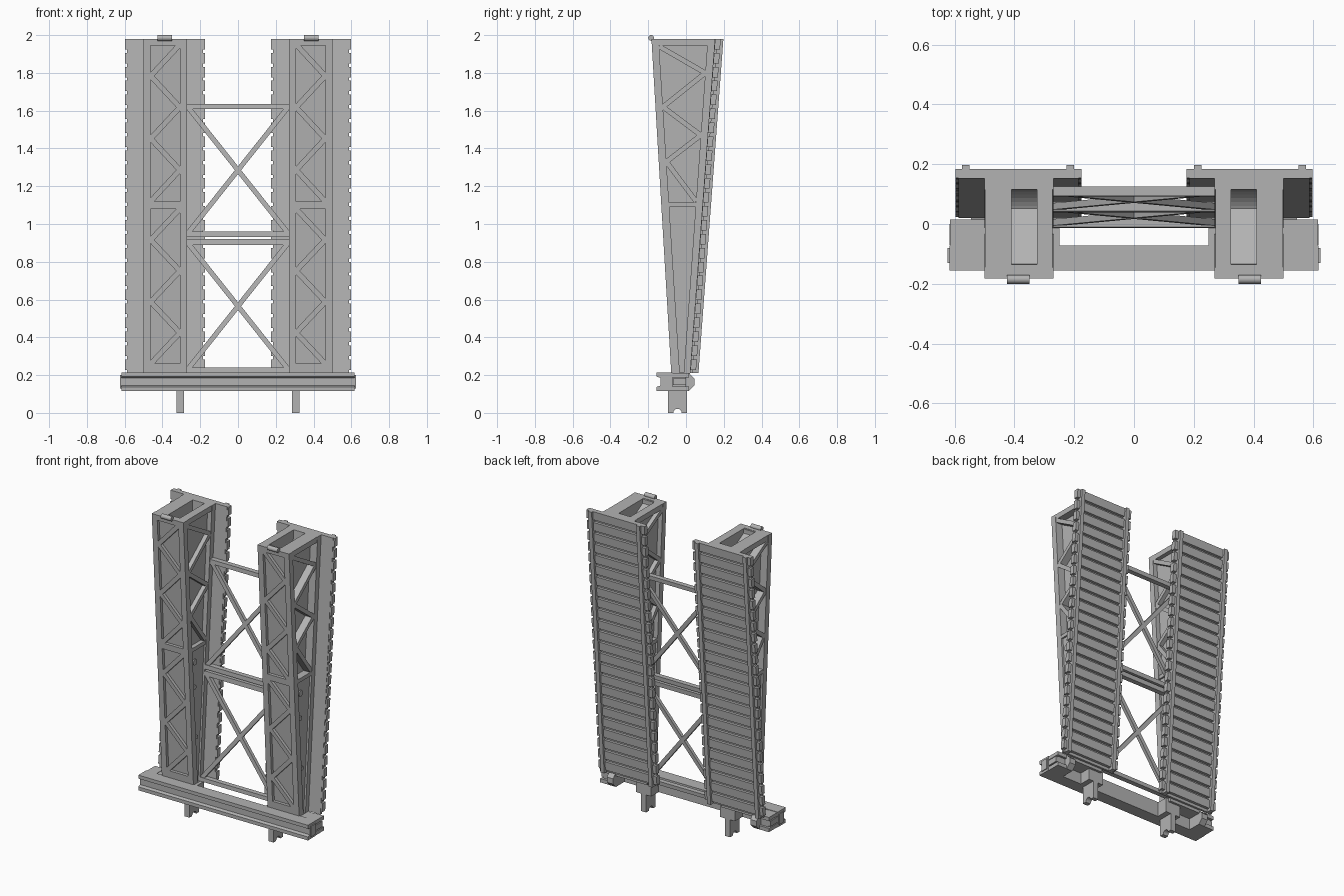
import bpy, bmesh, math
from mathutils import Vector

cube = bpy.data.objects.get("Cube")
if cube:
    bpy.data.objects.remove(cube)

grey = bpy.data.materials.new("plain grey")
grey.use_nodes = True
grey.diffuse_color = (0.45, 0.45, 0.45, 1)
grey.node_tree.nodes["Principled BSDF"].inputs["Base Color"].default_value = grey.diffuse_color

LOW, HIGH = 0.21, 1.98


def slope(y_low, y_high, shift=0):
    """Depth of a leaning plane as a function of height."""
    return lambda z: y_low + (y_high - y_low) * (z - LOW) / (HIGH - LOW) + shift


def back_plane(shift):
    return slope(0.02, 0.152, shift)


front_out, front_in = slope(-0.078, -0.183), slope(-0.033, -0.145)
back_in, back_out = slope(-0.012, 0.115), back_plane(0)


def make(name, loops, mirror=True):
    """Closed solids, each from two matching outlines."""
    bm = bmesh.new()
    for a, b in loops:
        va, vb = [bm.verts.new(p) for p in a], [bm.verts.new(p) for p in b]
        bm.faces.new(va)
        bm.faces.new(vb[::-1])
        for i in range(len(va)):
            j = (i + 1) % len(va)
            bm.faces.new((va[j], va[i], vb[i], vb[j]))
    bmesh.ops.recalc_face_normals(bm, faces=bm.faces)
    mesh = bpy.data.meshes.new(name)
    bm.to_mesh(mesh)
    bm.free()
    mesh.materials.append(grey)
    ob = bpy.data.objects.new(name, mesh)
    bpy.context.collection.objects.link(ob)
    if mirror:
        ob.modifiers.new("mirror", 'MIRROR').use_mirror_merge = False
    return ob


def plate(outline, y0, y1):
    """Outline in x and z, between two leaning planes."""
    return [(x, y0(z), z) for x, z in outline], [(x, y1(z), z) for x, z in outline]


def prism(outline, x0, x1):
    """Outline in y and z, extruded along x."""
    return [(x0, y, z) for y, z in outline], [(x1, y, z) for y, z in outline]


def rect(a0, a1, b0, b1):
    return [(a0, b0), (a1, b0), (a1, b1), (a0, b1)]


def box(x0, x1, y0, y1, z0, z1):
    return prism(rect(y0, y1, z0, z1), x0, x1)


def bar(p, q, width):
    """Outline of a straight bar between two points."""
    p, q = Vector(p), Vector(q)
    d = (q - p).normalized()
    n = Vector((-d.y, d.x)) * width / 2
    return [tuple(v) for v in (p + n, q + n, q - n, p - n)]


def arc(cy, cz, r, start=0, sweep=360, steps=24):
    count = steps if sweep == 360 else steps + 1
    angles = [math.radians(start + sweep * i / steps) for i in range(count)]
    return [(cy + r * math.cos(t), cz + r * math.sin(t)) for t in angles]


def wedge(x0, x1, ya, yb, z0=LOW, z1=HIGH):
    return plate(rect(x0, x1, z0, z1), ya, yb)


# Column front: latticed face over a recessed panel
IN, OUT = 0.308, 0.462
lattice_back = slope(-0.078, -0.183, 0.022)
make("front_panel", [wedge(0.27, 0.50, slope(-0.078, -0.183, 0.02), front_in)])
frame = [wedge(0.27, IN, front_out, lattice_back), wedge(OUT, 0.50, front_out, lattice_back)]
for z0, z1 in ((LOW, 0.262), (1.08, 1.12), (1.945, HIGH)):
    frame.append(wedge(IN, OUT, front_out, lattice_back, z0, z1))
make("front_frame", frame)
braces = []
for top, bottom in ((1.95, 1.12), (1.08, 0.26)):
    step = (top - bottom) / 5
    for i in range(5):
        xa, xb = (IN, OUT) if i % 2 == 0 else (OUT, IN)
        braces.append(plate(bar((xa, top - i * step), (xb, top - (i + 1) * step), 0.028),
                            front_out, lattice_back))
make("front_lattice", braces)

# Column core with a rounded slot in its top
core = make("column_core", [wedge(0.30, 0.45, front_in, back_in, LOW, HIGH - 0.002)])
slot_outline = arc(-0.005, 1.96, 0.13, 180, 180) + [(0.125, 2.1), (-0.135, 2.1)]
slot = make("slot_cutter", [prism(slot_outline, 0.325, 0.41)], mirror=False)
slot.hide_render = True
slot.hide_viewport = True
cut = core.modifiers.new("slot", 'BOOLEAN')
cut.object = slot
cut.solver = 'EXACT'
core.modifiers.move(1, 0)

# Column back chord, top cap and lower side panel
make("back_chord", [wedge(0.27, 0.50, back_in, back_out)])
make("top_cap", [wedge(0.272, 0.325, front_in, back_in, 1.945, HIGH),
                 wedge(0.41, 0.498, front_in, back_in, 1.945, HIGH)])
make("side_panel", [wedge(0.283, 0.487, front_in, back_in, LOW, 1.10),
                    wedge(0.272, 0.498, front_in, back_in, 1.09, 1.115)])

# Side zigzag bracing
side = []
heights = (1.94, 1.80, 1.62, 1.47, 1.33, 1.12)
nodes = [((front_in if i % 2 == 0 else back_in)(z), z) for i, z in enumerate(heights)]
for p, q in zip(nodes, nodes[1:]):
    side.append(prism(bar(p, q, 0.026), 0.272, 0.498))
make("side_lattice", side)

# Side bolts and the hinge pin at the top
bolts = make("side_bolts", [prism(arc(y, z, r), 0.276, 0.494) for y, z, r in
                            ((-0.05, 1.01, 0.02), (-0.053, 0.845, 0.015), (-0.033, 0.51, 0.013))])
pin = make("top_hinge_pin", [prism(arc(-0.185, 1.985, 0.015), 0.35, 0.425)])

# Sloping deck: board, slats and rails
make("deck_board", [wedge(0.185, 0.587, back_out, back_plane(0.014))])
COUNT = 24
pitch = (HIGH - LOW) / COUNT
make("deck_slats", [wedge(0.175, 0.598, back_plane(0.002), back_plane(0.032),
                          LOW + i * pitch + 0.018, LOW + (i + 1) * pitch) for i in range(COUNT)])
make("deck_rails", [wedge(x, x + 0.026, back_out, back_plane(0.046)) for x in (0.2, 0.55)])

# Cross bracing between the columns
brace_front = back_plane(-0.033)
cross = []
for z0, z1 in ((0.215, 0.24), (0.89, 0.92), (0.932, 0.96), (1.608, 1.635)):
    cross.append(wedge(-0.272, 0.272, brace_front, back_out, z0, z1))
for z0, z1 in ((0.235, 0.895), (0.955, 1.615)):
    for s in (-1, 1):
        cross.append(plate(bar((-0.262 * s, z0), (0.262 * s, z1), 0.026),
                           back_plane(-0.028), back_plane(-0.006)))
make("cross_bracing", cross, mirror=False)

# Base beam with a grooved front
beam = [(-0.155, 0.115), (-0.072, 0.115), (-0.072, 0.215), (-0.155, 0.215),
        (-0.155, 0.192), (-0.135, 0.185), (-0.135, 0.145), (-0.155, 0.138)]
make("base_beam", [prism(beam, -0.618, 0.618)], mirror=False)

# End brackets with pointed lugs
lug = [(-0.08, 0.115), (0.015, 0.115), (0.045, 0.145), (0.045, 0.18), (0.015, 0.21), (-0.08, 0.21)]
make("end_bracket", [prism(lug, 0.50, 0.545),
                     box(0.545, 0.615, -0.075, 0.015, 0.115, 0.14),
                     box(0.545, 0.615, -0.075, 0.015, 0.188, 0.212),
                     box(0.545, 0.60, -0.075, 0.0, 0.13, 0.20),
                     box(0.60, 0.617, -0.07, 0.0, 0.147, 0.183),
                     box(0.615, 0.624, -0.13, -0.08, 0.13, 0.20)])

# Column seats and notched feet
make("column_seat", [box(0.25, 0.36, -0.075, 0.005, 0.115, 0.212),
                     box(0.27, 0.50, -0.08, 0.02, 0.19, 0.214)])
foot = [(0.005, 0.0), (0.005, 0.13), (-0.095, 0.13), (-0.095, 0.0)] + arc(-0.045, 0, 0.022, 180, -180, 12)
make("foot", [prism(foot, 0.287, 0.325)])

# Smooth the round parts
for ob in (bolts, pin):
    bpy.ops.object.select_all(action='DESELECT')
    ob.select_set(True)
    bpy.context.view_layer.objects.active = ob
    bpy.ops.object.shade_smooth_by_angle()
